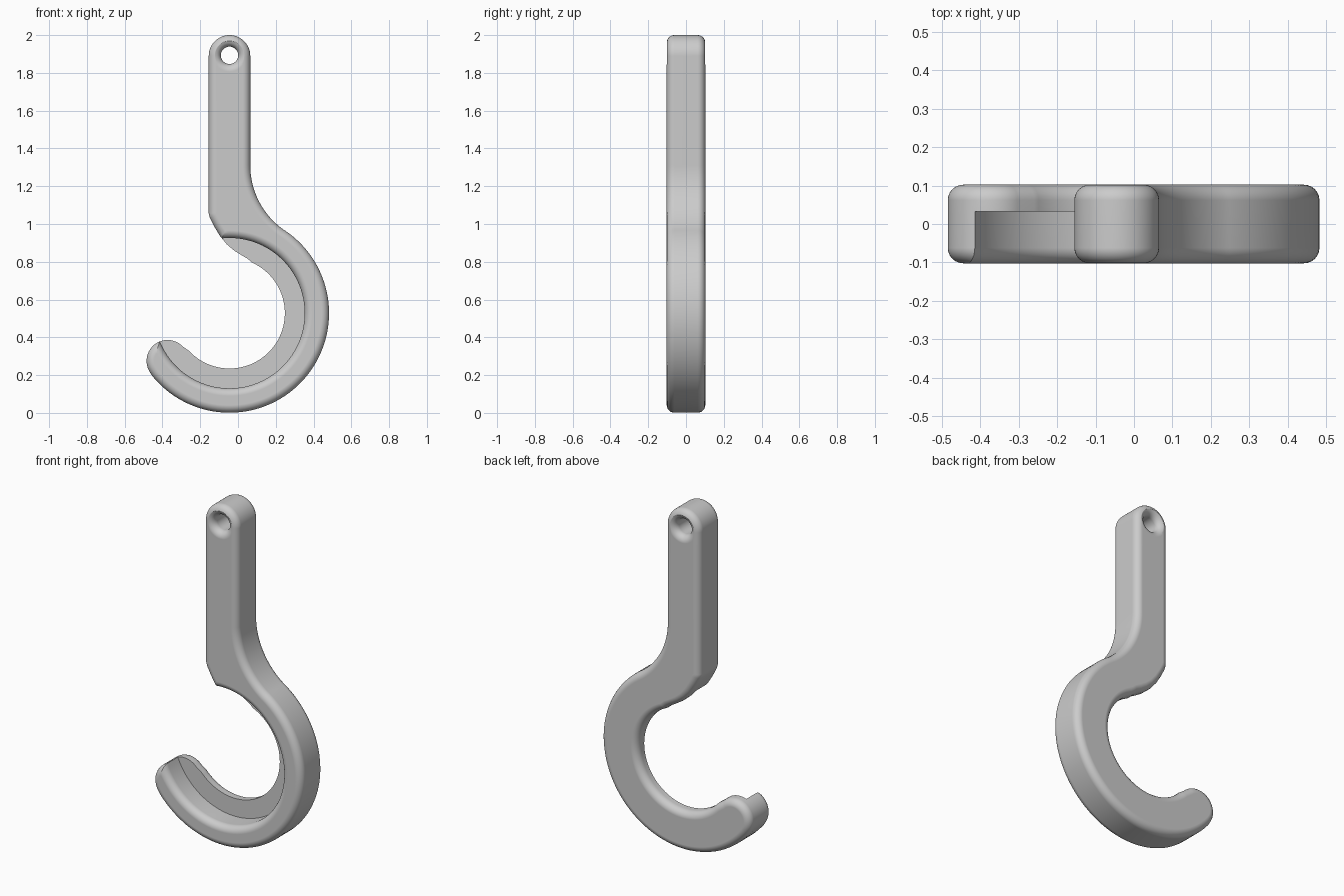
import bpy, bmesh
from math import sin, cos, pi, radians
from mathutils import Vector

if "Cube" in bpy.data.objects:
    bpy.data.objects.remove(bpy.data.objects["Cube"], do_unlink=True)

HALF = 0.102     # half thickness
ROUND = 0.04     # edge rounding
STEPS = 6
CX, RING_Z, EYE_Z = -0.045, 0.528, 1.89

grey = bpy.data.materials.new("plain grey")
grey.use_nodes = True
grey.diffuse_color = (0.6, 0.6, 0.6, 1)
grey.node_tree.nodes["Principled BSDF"].inputs["Base Color"].default_value = (0.6, 0.6, 0.6, 1)


def arc(x, z, r, start, end, n):
    angles = [radians(start + (end - start) * i / n) for i in range(n + 1)]
    return [Vector((x + r * cos(a), z + r * sin(a))) for a in angles]


def inset(points, d):
    """Move a counter-clockwise outline inwards by d with mitred corners."""
    result = []
    for i, p in enumerate(points):
        a = (p - points[i - 1]).normalized()
        b = (points[(i + 1) % len(points)] - p).normalized()
        na, nb = Vector((-a.y, a.x)), Vector((-b.y, b.x))
        result.append(p + (na + nb) * d / (1 + na.dot(nb)))
    return result


def stack(name, layers):
    """Skin a closed solid over outlines given as (points, y)."""
    bm = bmesh.new()
    rings = [[bm.verts.new((p.x, y, p.y)) for p in pts] for pts, y in layers]
    for lo, hi in zip(rings, rings[1:]):
        for i in range(len(lo)):
            bm.faces.new((lo[i - 1], lo[i], hi[i], hi[i - 1]))
    bm.faces.new(rings[0])
    bm.faces.new(rings[-1])
    bmesh.ops.recalc_face_normals(bm, faces=bm.faces)
    mesh = bpy.data.meshes.new(name)
    bm.to_mesh(mesh)
    bm.free()
    mesh.materials.append(grey)
    obj = bpy.data.objects.new(name, mesh)
    bpy.context.collection.objects.link(obj)
    return obj


def quarter():
    """Rounding steps from the wall to the face: (inset, rise)."""
    return [(ROUND * (1 - cos(t)), ROUND * sin(t))
            for t in (pi / 2 * i / STEPS for i in range(STEPS + 1))]


# Hook outline: eye cap, shank, throat, tip, outer bend and shoulder
neck = [(-0.155, 1.055), (-0.148, 1.03), (-0.125, 0.985), (-0.095, 0.936),
        (-0.06, 0.893), (-0.02, 0.859), (0.02, 0.834), (0.05, 0.817)]
outline = arc(CX, EYE_Z, 0.11, 0, 180, 28)
outline += [Vector(p) for p in neck]
outline += arc(CX, RING_Z, 0.293, 66, -137, 64)
outline += arc(-0.373, 0.275, 0.111, 44, 214, 28)
outline += arc(CX, RING_Z, 0.527, 219, 416, 72)
outline += arc(0.481, 1.31, 0.416, 235, 180, 20)

back = [(inset(outline, d), HALF - ROUND + h) for d, h in quarter()]
front = [(pts, -y) for pts, y in reversed(back)]
hook = stack("hook", front + back)


# Cutters flare outwards so the cut rims come out rounded
def flare(z, radius, side, n):
    return [(arc(CX, z, radius + d, 0, 360 * (n - 1) / n, n - 1), side * (HALF - ROUND + h))
            for d, h in quarter()]


def cap(layer, side):
    return (layer[0], side * (HALF + 0.02))


rim = flare(RING_Z, 0.398, -1, 96)
recess = stack("recess_cutter", [(rim[0][0], 0.033)] + rim + [cap(rim[-1], -1)])
eye_front, eye_back = (flare(EYE_Z + 0.003, 0.046, s, 40) for s in (-1, 1))
eye = stack("eye_cutter", [cap(eye_front[-1], -1)] + eye_front[::-1]
            + eye_back + [cap(eye_back[-1], 1)])

bpy.ops.object.select_all(action='DESELECT')
hook.select_set(True)
bpy.context.view_layer.objects.active = hook
for cutter in (recess, eye):
    cut = hook.modifiers.new("cut", 'BOOLEAN')
    cut.operation, cut.solver, cut.object = 'DIFFERENCE', 'EXACT', cutter
    bpy.ops.object.modifier_apply(modifier=cut.name)
    bpy.data.objects.remove(cutter, do_unlink=True)

# Smooth roundings with flat faces kept clean
bpy.ops.object.shade_smooth_by_angle(angle=radians(32))
normals = hook.modifiers.new("normals", 'WEIGHTED_NORMAL')
normals.keep_sharp = True
